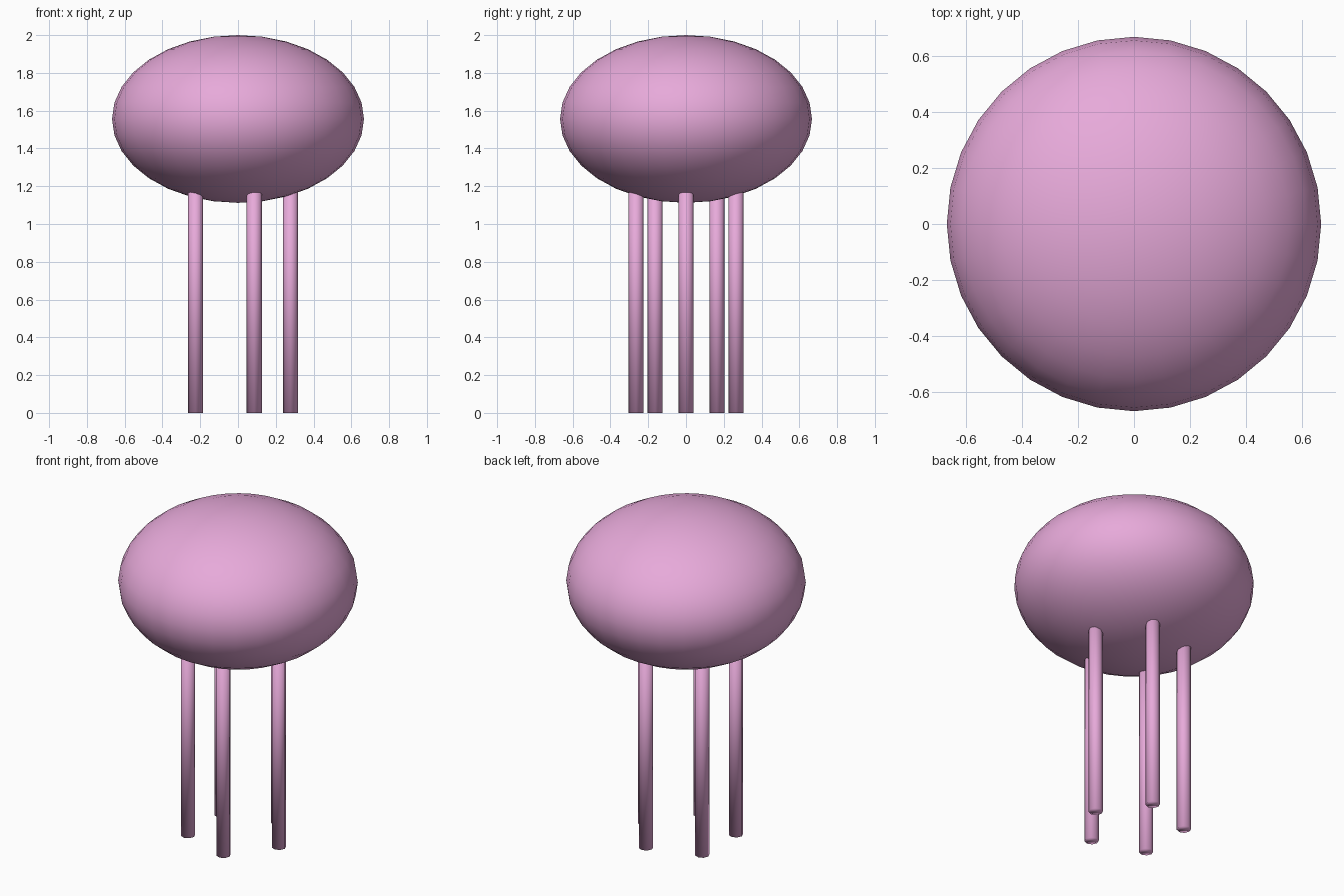
import bpy
from math import cos, sin, tau

cube = bpy.data.objects.get("Cube")
if cube:
    bpy.data.objects.remove(cube, do_unlink=True)

# Soft pink skin used on every part
pink = bpy.data.materials.new("soft_pink")
pink.use_nodes = True
pink.diffuse_color = (0.8, 0.4, 0.7, 1)
pink.node_tree.nodes["Principled BSDF"].inputs["Base Color"].default_value = pink.diffuse_color


def finish(name):
    obj = bpy.context.object
    obj.name = name
    obj.data.materials.append(pink)
    bpy.ops.object.shade_smooth()
    return obj


# Flattened round bell
BELL_RADIUS, BELL_HALF_HEIGHT = 0.667, 0.444
bpy.ops.mesh.primitive_uv_sphere_add(segments=32, ring_count=16, radius=1,
                                     location=(0, 0, 2 - BELL_HALF_HEIGHT))
bell = finish("bell")
bell.scale = (BELL_RADIUS, BELL_RADIUS, BELL_HALF_HEIGHT)

# Ring of straight tentacles, their tops buried in the bell
COUNT, RING_RADIUS, LENGTH = 5, 0.278, 1.33
for i in range(COUNT):
    angle = tau * i / COUNT
    bpy.ops.mesh.primitive_cylinder_add(
        vertices=8, radius=0.04, depth=LENGTH,
        location=(RING_RADIUS * cos(angle), RING_RADIUS * sin(angle), LENGTH / 2))
    finish(f"tentacle_{i + 1}")
